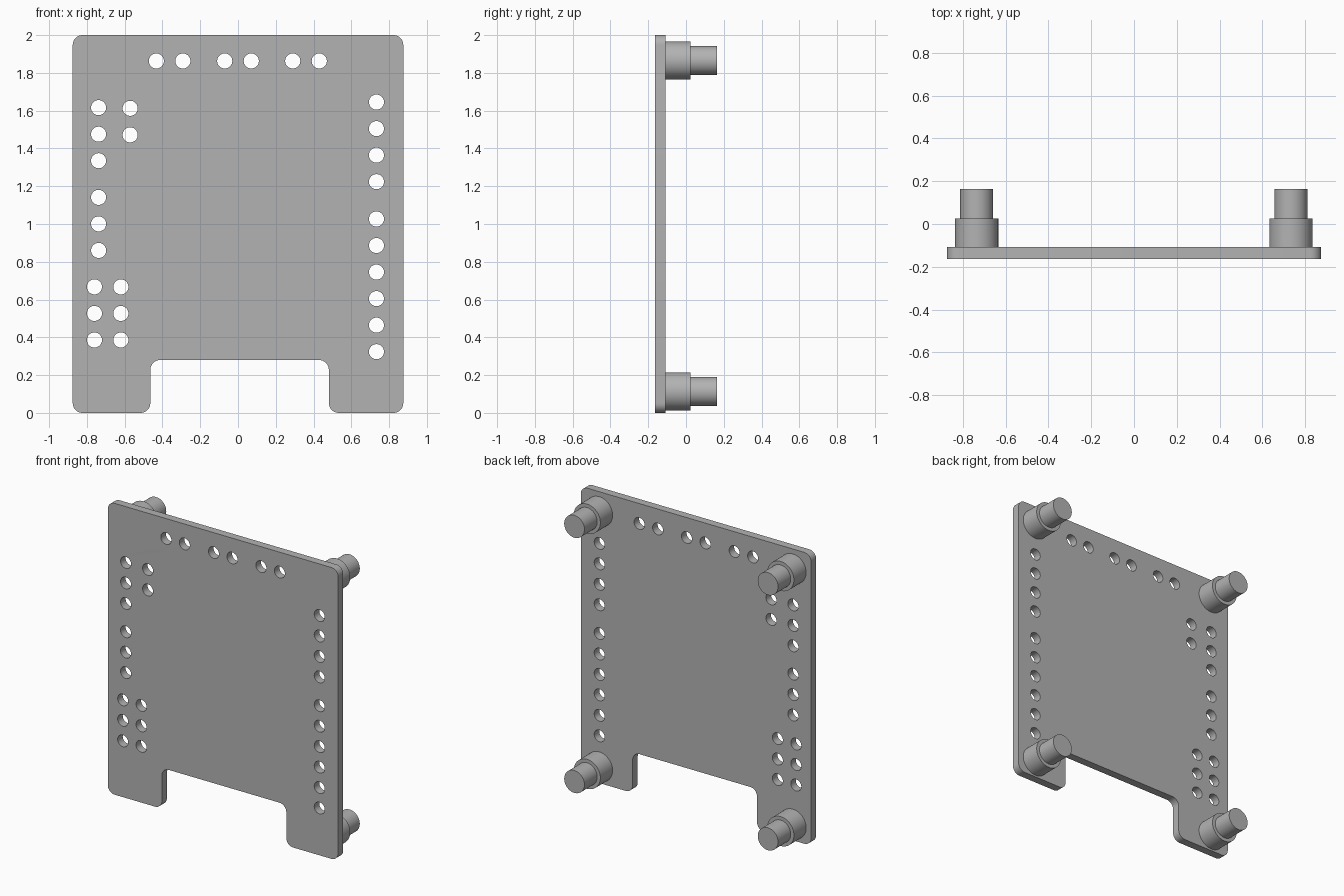
import bpy, bmesh
from math import sin, cos, pi, radians
from mathutils import Matrix, Vector

cube = bpy.data.objects.get("Cube")
if cube:
    bpy.data.objects.remove(cube, do_unlink=True)

FRONT, BACK = -0.163, -0.108      # plate faces
SHOULDER, TIP = 0.025, 0.163      # ends of the collar and the pin
PITCH = 0.1405                    # hole spacing

grey = bpy.data.materials.new("plain_grey")
grey.use_nodes = True
grey.diffuse_color = (0.45, 0.45, 0.45, 1)
grey.node_tree.nodes["Principled BSDF"].inputs["Base Color"].default_value = (0.45, 0.45, 0.45, 1)


def add_object(name, bm):
    bmesh.ops.recalc_face_normals(bm, faces=bm.faces)
    mesh = bpy.data.meshes.new(name)
    bm.to_mesh(mesh)
    bm.free()
    mesh.materials.clear()
    mesh.materials.append(grey)
    obj = bpy.data.objects.new(name, mesh)
    bpy.context.collection.objects.link(obj)
    bpy.ops.object.select_all(action='DESELECT')
    obj.select_set(True)
    bpy.context.view_layer.objects.active = obj
    bpy.ops.object.shade_smooth_by_angle(angle=radians(30))
    return obj


def rounded(corners, radius, steps=8):
    """Round every right-angled corner of a closed outline."""
    points = []
    for i, corner in enumerate(corners):
        here = Vector(corner)
        a = (Vector(corners[i - 1]) - here).normalized() * radius
        b = (Vector(corners[(i + 1) % len(corners)]) - here).normalized() * radius
        for k in range(steps + 1):
            t = k / steps * pi / 2
            points.append(here + a * (1 - sin(t)) + b * (1 - cos(t)))
    return points


def circle(x, z, radius, sides=32):
    return [(x + radius * cos(2 * pi * k / sides), z + radius * sin(2 * pi * k / sides))
            for k in range(sides)]


# Plate outline with the notch in the bottom edge
outline = rounded([(-0.875, 0), (-0.464, 0), (-0.464, 0.28), (0.481, 0.28),
                   (0.481, 0), (0.875, 0), (0.875, 2), (-0.875, 2)], 0.052)

# Hole columns: x, lowest z, count
columns = [(-0.738, 1.335, 3), (-0.738, 0.86, 3), (-0.571, 1.472, 2),
           (-0.76, 0.386, 3), (-0.62, 0.386, 3),
           (0.733, 1.224, 4), (0.733, 0.324, 6)]
holes = [(x, z + i * PITCH) for x, z, count in columns for i in range(count)]
# Pairs along the top edge
holes += [(x + side * PITCH / 2, 1.863) for x in (-0.362, 0, 0.36) for side in (-1, 1)]

# Filled and extruded profile
curve = bpy.data.curves.new("plate_profile", 'CURVE')
curve.dimensions = '2D'
curve.fill_mode = 'BOTH'
curve.extrude = (BACK - FRONT) / 2
for loop in [outline] + [circle(x, z, 0.04) for x, z in holes]:
    spline = curve.splines.new('POLY')
    spline.points.add(len(loop) - 1)
    for point, (x, z) in zip(spline.points, loop):
        point.co = (x, z, 0, 1)
    spline.use_cyclic_u = True
profile = bpy.data.objects.new("plate_profile", curve)
bpy.context.collection.objects.link(profile)
bpy.context.view_layer.update()
flat = bpy.data.meshes.new_from_object(
    profile.evaluated_get(bpy.context.evaluated_depsgraph_get()))
bpy.data.objects.remove(profile, do_unlink=True)

bm = bmesh.new()
bm.from_mesh(flat)
bpy.data.meshes.remove(flat)
bmesh.ops.remove_doubles(bm, verts=bm.verts, dist=1e-4)
bm.transform(Matrix.Translation((0, (FRONT + BACK) / 2, 0)) @ Matrix.Rotation(pi / 2, 4, 'X'))
add_object("plate", bm)


# Stepped standoffs behind the four corners
def standoff(name, x, z, sides=48):
    bm = bmesh.new()
    steps = [(0.101, BACK), (0.101, SHOULDER), (0.077, SHOULDER), (0.077, TIP)]
    rings = [[bm.verts.new((px, y, pz)) for px, pz in circle(x, z, r, sides)]
             for r, y in steps]
    for low, high in zip(rings, rings[1:]):
        for k in range(sides):
            n = (k + 1) % sides
            bm.faces.new((low[k], low[n], high[n], high[k]))
    bm.faces.new(rings[0])
    bm.faces.new(rings[-1])
    add_object(name, bm)


for side, x in (("right", -0.736), ("left", 0.734)):
    for level, z in (("lower", 0.113), ("upper", 1.865)):
        standoff(f"{level}_{side}_standoff", x, z)
